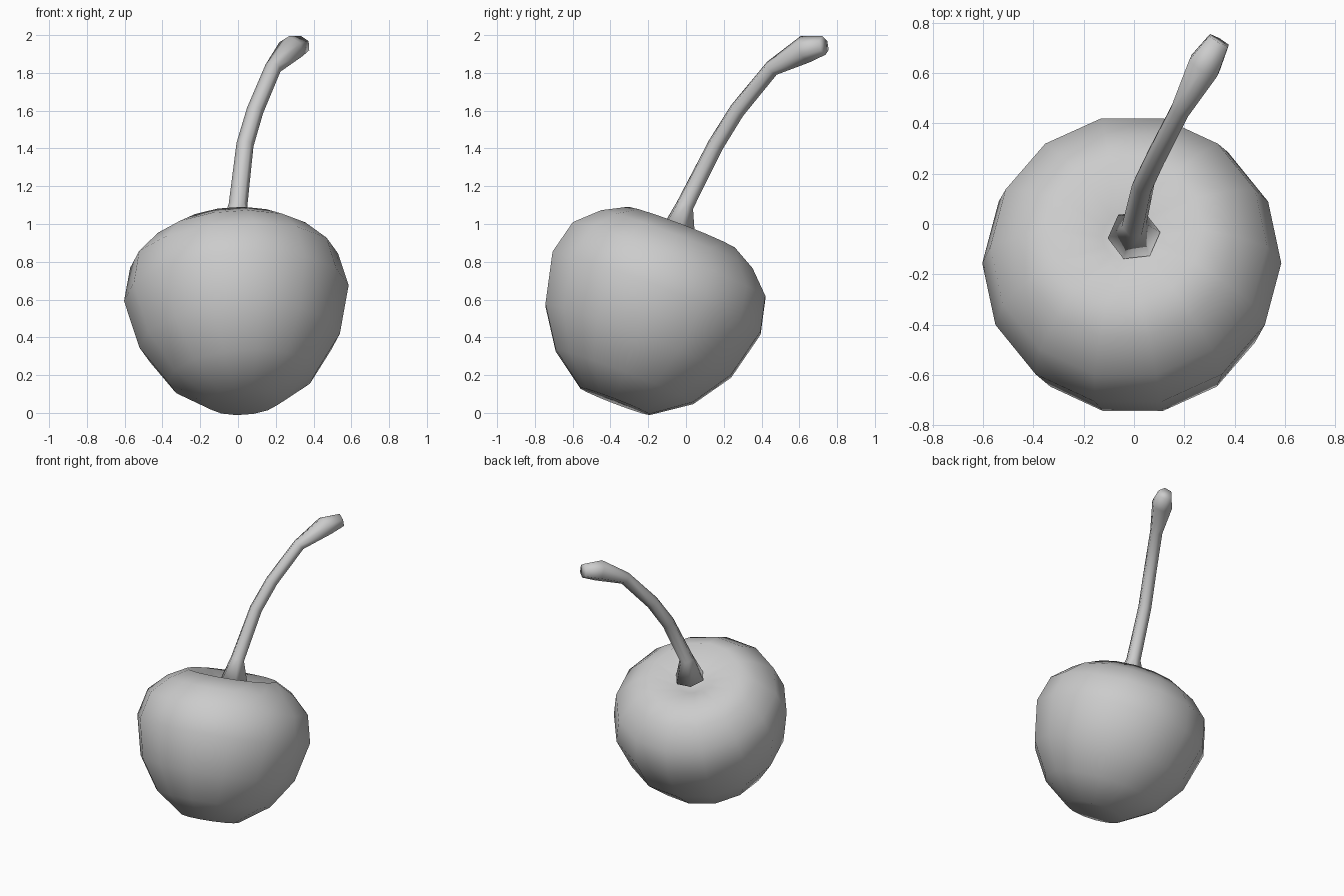
import bpy, bmesh
from math import cos, sin, pi, radians
from mathutils import Vector, Matrix

if "Cube" in bpy.data.objects:
    bpy.data.objects.remove(bpy.data.objects["Cube"])


def skin(name, rings, start, end, sharp):
    """Bridge equal-sized rings of points; close both ends with a fan or a flat cap."""
    bm = bmesh.new()
    loops = [[bm.verts.new(p) for p in ring] for ring in rings]
    n = len(loops[0])
    for a, b in zip(loops, loops[1:]):
        for i in range(n):
            j = (i + 1) % n
            bm.faces.new((a[i], a[j], b[j], b[i]))
    for loop, tip in ((loops[0], start), (loops[-1], end)):
        if tip is None:
            bm.faces.new(loop)
        else:
            v = bm.verts.new(tip)
            for i in range(n):
                bm.faces.new((loop[i], loop[(i + 1) % n], v))
    bmesh.ops.recalc_face_normals(bm, faces=bm.faces)
    mesh = bpy.data.meshes.new(name)
    bm.to_mesh(mesh)
    bm.free()
    obj = bpy.data.objects.new(name, mesh)
    bpy.context.collection.objects.link(obj)
    bpy.ops.object.select_all(action='DESELECT')
    obj.select_set(True)
    bpy.context.view_layer.objects.active = obj
    bpy.ops.object.shade_smooth_by_angle(angle=radians(sharp))
    return obj


# Fruit: lathed profile (radius, height along axis), tilted backwards and a little sideways
profile = [(0.20, -0.525), (0.40, -0.385), (0.54, -0.18), (0.605, 0.09),
           (0.56, 0.275), (0.44, 0.39), (0.31, 0.46), (0.10, 0.385)]
SEG = 14
tilt = (Matrix.Translation((-0.003, -0.188, 0.55)) @ Matrix.Rotation(radians(-4), 4, 'Y')
        @ Matrix.Rotation(radians(-21), 4, 'X'))
rings = [[tilt @ Vector((r * cos(2 * pi * i / SEG) * 0.985, r * sin(2 * pi * i / SEG), h))
          for i in range(SEG)] for r, h in profile]
skin("fruit", rings, tilt @ Vector((0, 0, -0.52)), tilt @ Vector((0, 0, 0.365)), 120)

# Stem: six-sided tube along a bent path, flared at the foot and knobbed at the tip
path = [((0.0, -0.045, 0.94), 0.105), ((0.0, -0.005, 1.10), 0.05),
        ((0.037, 0.158, 1.42), 0.046), ((0.09, 0.27, 1.60), 0.045),
        ((0.185, 0.455, 1.825), 0.044), ((0.28, 0.63, 1.925), 0.074),
        ((0.338, 0.73, 1.945), 0.05)]
pts = [Vector(p) for p, _ in path]
stem = []
for k, (p, r) in enumerate(path):
    d = (pts[min(k + 1, len(pts) - 1)] - pts[max(k - 1, 0)]).normalized()
    side = d.cross(Vector((-0.9, 0.4, 0))).normalized()
    other = d.cross(side)
    stem.append([pts[k] + r * (cos(pi * i / 3) * side + sin(pi * i / 3) * other)
                 for i in range(6)])
skin("stem", stem, None, None, 120)
